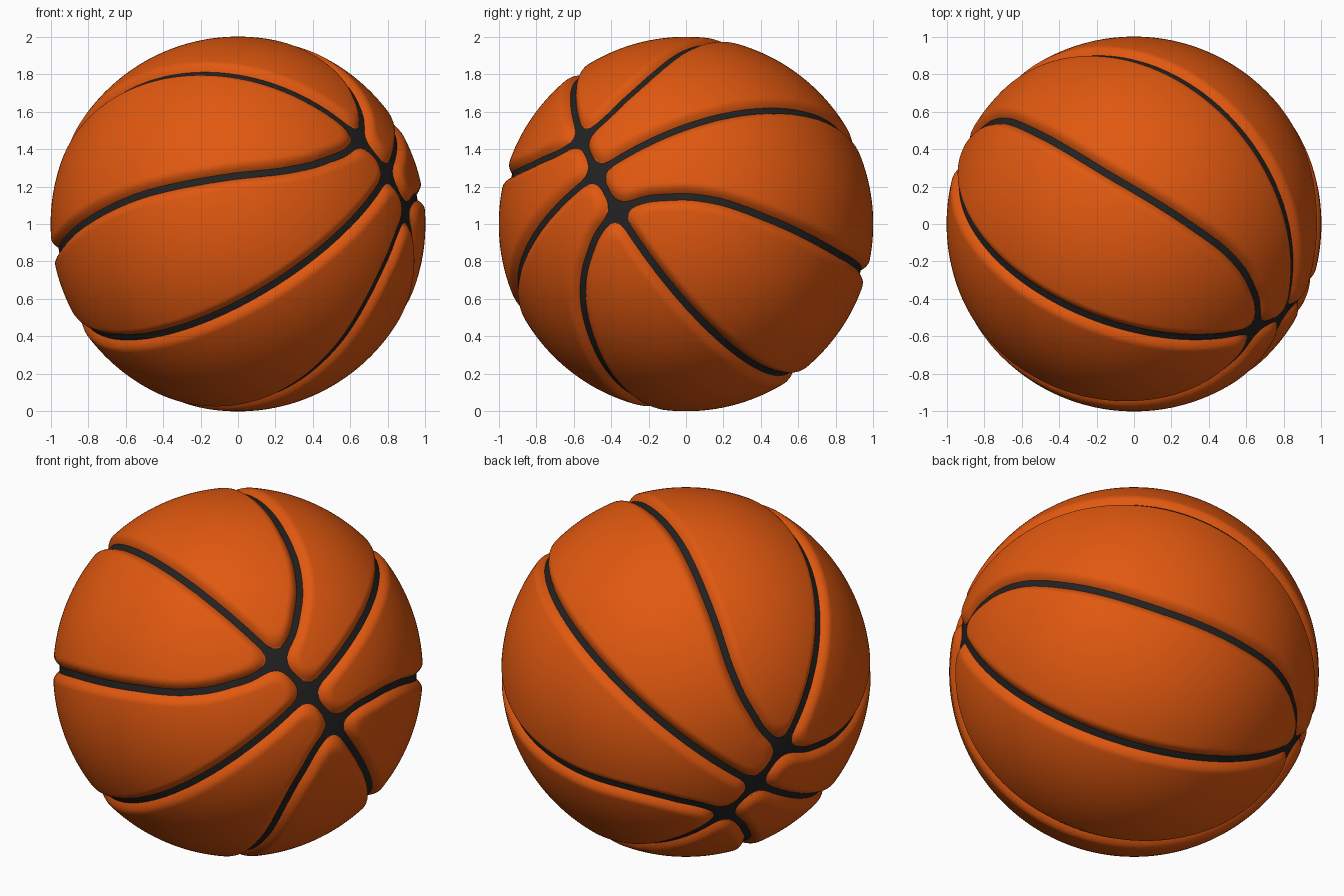
import bpy, bmesh, math
from mathutils import Vector, kdtree

if "Cube" in bpy.data.objects:
    bpy.data.objects.remove(bpy.data.objects["Cube"])

SEAM = 0.019      # half width of the dark seam
SHOULDER = 0.055  # rounded leather edge beside the seam
DEPTH = 0.034
FILLET = 0.10     # rounding where seams cross

# ball axes: n and t are the normals of the two great-circle seams, b is where they cross
n = Vector((-0.495, -0.385, 0.78)).normalized()
b = Vector((0.83, -0.488, 0.27))
b = (b - n * b.dot(n)).normalized()
t = n.cross(b)

# curved seam in one octant: (t, n) offsets in degrees around b, mirrored by symmetry
knots = [(0, 15), (5.5, 15.6), (10.6, 17), (16.7, 19.9), (21.2, 22.2),
         (29, 27.6), (43.2, 41.6), (63.64, 63.64)]
knots = [(-5.5, 15.6)] + knots + [(84, 84)]
samples = []
for i in range(1, len(knots) - 2):
    p0, p1, p2, p3 = (Vector(k) for k in knots[i - 1:i + 3])
    # non-uniform Catmull-Rom tangents
    l0, l1, l2 = (p1 - p0).length, (p2 - p1).length, (p3 - p2).length
    m1 = ((p1 - p0) / l0 * l1 + (p2 - p1) / l1 * l0) / (l0 + l1) * l1
    m2 = ((p2 - p1) / l1 * l2 + (p3 - p2) / l2 * l1) / (l1 + l2) * l1
    steps = int(l1 * 12) + 2
    for j in range(steps):
        s = j / steps
        q = (p1 * (2*s**3 - 3*s*s + 1) + m1 * (s**3 - 2*s*s + s)
             + p2 * (3*s*s - 2*s**3) + m2 * (s**3 - s*s))
        th, ph = math.radians(q.length), math.atan2(q.x, q.y)
        samples.append((math.cos(th), math.sin(th) * math.sin(ph),
                        math.sin(th) * math.cos(ph)))
tree = kdtree.KDTree(len(samples))
for i, p in enumerate(samples):
    tree.insert(p, i)
tree.balance()


def smooth_min(a, c):
    h = max(FILLET - abs(a - c), 0) / FILLET
    return min(a, c) - h * h * FILLET / 4


def seam_distance(v):
    f = Vector((abs(v.dot(b)), abs(v.dot(t)), abs(v.dot(n))))
    great = smooth_min(math.asin(min(1, f.y)), math.asin(min(1, f.z)))
    return smooth_min(great, tree.find(f)[2])


def slice_level(verts, dist, tris, level):
    """Split triangles along the line at a fixed distance from the seams."""
    for i, d in enumerate(dist):
        if abs(d - level) < 0.0012:
            dist[i] = level
    cache = {}

    def cut(i, j):
        key = (min(i, j), max(i, j))
        if key not in cache:
            lo, hi = verts[key[0]], verts[key[1]]
            a, c = dist[key[0]], dist[key[1]]
            verts.append(lo.lerp(hi, (level - a) / (c - a)).normalized())
            dist.append(level)
            cache[key] = len(verts) - 1
        return cache[key]

    out = []
    for tri in tris:
        s = [(dist[i] > level) - (dist[i] < level) for i in tri]
        crossing = [k for k in range(3) if s[k] * s[(k + 1) % 3] < 0]
        if not crossing:
            out.append(tri)
        elif len(crossing) == 1:
            k = crossing[0]
            a, c, e = (tri[(k + m) % 3] for m in range(3))
            p = cut(a, c)
            out += [(a, p, e), (p, c, e)]
        else:
            k = next(m for m in range(3) if s[m] == -s[(m + 1) % 3] == -s[(m + 2) % 3])
            a, c, e = (tri[(k + m) % 3] for m in range(3))
            p, q = cut(a, c), cut(a, e)
            out += [(a, p, q), (p, c, e), (p, e, q)]
    return out


# unit sphere, sliced along the seam edges and shoulders
bm = bmesh.new()
bmesh.ops.create_icosphere(bm, subdivisions=7, radius=1.0)
bm.verts.ensure_lookup_table()
verts = [v.co.normalized() for v in bm.verts]
tris = [tuple(v.index for v in f.verts) for f in bm.faces]
bm.free()
dist = [seam_distance(v) for v in verts]
for step in (0, 0.2, 0.45, 0.7, 1):
    tris = slice_level(verts, dist, tris, SEAM + SHOULDER * step)

# press the seams into the surface
coords = []
for v, d in zip(verts, dist):
    s = min(1, max(0, (d - SEAM) / SHOULDER))
    coords.append(v * (1 - DEPTH * (1 - s) ** 2))

mesh = bpy.data.meshes.new("ball")
mesh.from_pydata(coords, [], tris)
for name, col in (("orange leather", (0.75, 0.098, 0.005, 1)),
                  ("black seam", (0.016, 0.016, 0.016, 1))):
    mat = bpy.data.materials.new(name)
    mat.diffuse_color = col
    mat.use_nodes = True
    mat.node_tree.nodes["Principled BSDF"].inputs["Base Color"].default_value = mat.diffuse_color
    mesh.materials.append(mat)
for poly, tri in zip(mesh.polygons, tris):
    poly.material_index = int(max(dist[i] for i in tri) <= SEAM + 1e-6)
mesh.update()

ball = bpy.data.objects.new("ball", mesh)
bpy.context.collection.objects.link(ball)
ball.location = (0, 0, 1)
bpy.context.view_layer.objects.active = ball
ball.select_set(True)
bpy.ops.object.shade_smooth_by_angle(angle=math.radians(40))
